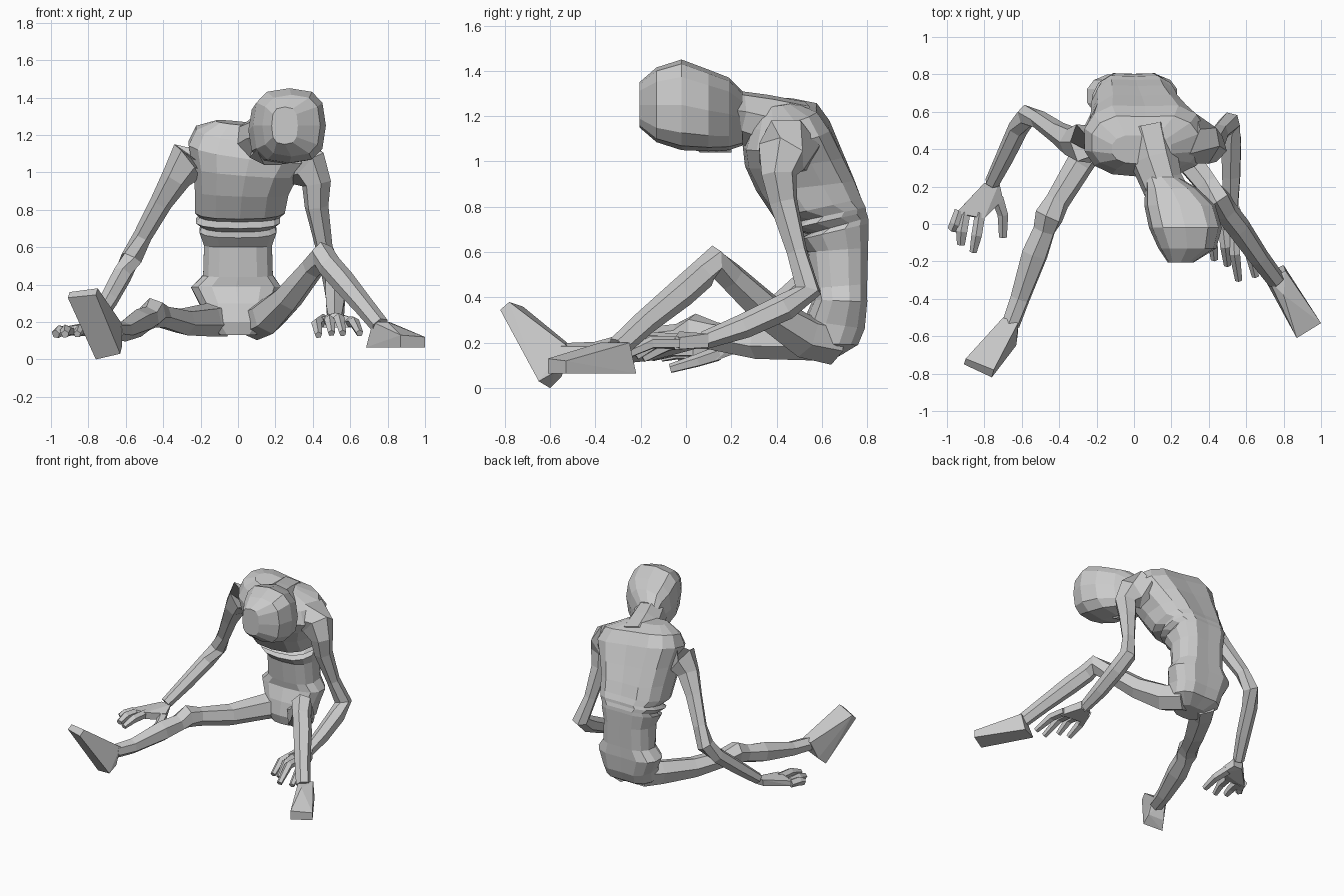
import bpy, bmesh, math
from mathutils import Vector


def finish(name, bm):
    bmesh.ops.recalc_face_normals(bm, faces=bm.faces)
    me = bpy.data.meshes.new(name)
    bm.to_mesh(me)
    bm.free()
    ob = bpy.data.objects.new(name, me)
    bpy.context.collection.objects.link(ob)
    return ob


def loft(name, rings):
    bm = bmesh.new()
    vs = [[bm.verts.new(p) for p in r] for r in rings]
    n = len(rings[0])
    for a, b in zip(vs, vs[1:]):
        for i in range(n):
            j = (i + 1) % n
            bm.faces.new((a[i], a[j], b[j], b[i]))
    bm.faces.new(vs[0])
    bm.faces.new(vs[-1])
    return finish(name, bm)


def limb(name, pts, sides=6):
    """Faceted tube through (x, y, z, radius) points."""
    rings = []
    for i, p in enumerate(pts):
        a, b = pts[max(i - 1, 0)], pts[min(i + 1, len(pts) - 1)]
        d = (Vector(b[:3]) - Vector(a[:3])).normalized()
        ref = Vector((1, 0.3, 0.2)) if abs(d.x) < 0.8 else Vector((0, 0, 1))
        u = d.cross(ref).normalized()
        v = d.cross(u)
        rings.append([Vector(p[:3]) + p[3] * (math.cos(t) * u + math.sin(t) * v)
                      for t in (2 * math.pi * k / sides for k in range(sides))])
    return loft(name, rings)


def hull(name, pts):
    bm = bmesh.new()
    for p in pts:
        bm.verts.new(p)
    bmesh.ops.convex_hull(bm, input=bm.verts)
    bmesh.ops.dissolve_limit(bm, angle_limit=0.05, verts=bm.verts, edges=bm.edges)
    return finish(name, bm)


def sq(c, e):
    return math.copysign(abs(c) ** e, c)


# torso: rings given by front (y, z), back (y, z), centre x, half width, sideways roll
body = [
    (.52, .13, .68, .14, 0, .11, 0),
    (.50, .20, .77, .19, 0, .19, 0),
    (.52, .30, .80, .26, 0, .20, 0),
    (.56, .39, .81, .38, -.01, .245, 0),
    (.55, .44, .81, .46, 0, .19, 0),
    (.53, .60, .815, .62, 0, .185, 0),
    (.48, .65, .82, .73, 0, .21, 0),
    (.54, .68, .815, .755, 0, .20, 0),
    (.45, .70, .81, .78, 0, .23, 0),
    (.50, .735, .805, .80, .01, .22, 0),
    (.39, .75, .79, .84, .01, .245, 0),
    (.31, .87, .76, .92, .02, .255, -.03),
    (.26, .98, .71, 1.03, .04, .285, -.08),
    (.25, 1.07, .65, 1.16, .06, .33, -.13),
    (.28, 1.16, .59, 1.24, .06, .29, -.13),
    (.32, 1.25, .48, 1.27, .04, .16, -.1)]
N = 14
rings = []
for fy, fz, by, bz, xc, w, roll in body:
    ring = []
    for k in range(N):
        t = 2 * math.pi * k / N
        s = (1 - sq(math.cos(t), .8)) / 2      # 0 at front, 1 at back
        if k == N // 2:
            s -= .05                           # spine groove
        x = w * sq(math.sin(t), .75)
        ring.append((xc + x, fy + (by - fy) * s, fz + (bz - fz) * s + roll * x))
    rings.append(ring)
loft("torso", rings)

# neck and head
limb("neck", [(.07, .50, 1.13, .14), (.11, .34, 1.17, .13), (.15, .22, 1.2, .115), (.2, .12, 1.21, .12)], 8)
skull = [(.25, .15, .09, 1.19, .12), (.19, .20, .14, 1.21, .16),
         (.10, .245, .19, 1.225, .18), (-.02, .275, .195, 1.25, .2),
         (-.13, .285, .155, 1.25, .165), (-.205, .25, .07, 1.25, .10)]
loft("head", [[(xc + hx * sq(math.cos(t), .7), y, zc + hz * sq(math.sin(t), .7))
               for t in (2 * math.pi * k / 12 for k in range(12))]
              for y, xc, hx, zc, hz in skull])
hull("jaw", [(.06, .2, 1.08), (.18, .2, 1.04), (.14, .08, 1.04), (.23, .06, 1.04),
             (.1, .0, 1.12), (.3, .0, 1.1), (.1, .2, 1.18), (.25, .2, 1.18)])

# arms
limb("left_arm", [(-.16, .46, 1.1, .14), (-.27, .43, 1.06, .115), (-.33, .44, .97, .08),
                  (-.41, .49, .84, .06), (-.51, .56, .66, .05), (-.57, .58, .54, .06),
                  (-.62, .51, .45, .055), (-.69, .36, .32, .05), (-.76, .22, .2, .04)])
limb("right_arm", [(.28, .46, 1.07, .14), (.38, .42, 1.02, .115), (.42, .41, .94, .08),
                   (.42, .43, .82, .065), (.46, .49, .6, .047), (.51, .54, .43, .06),
                   (.52, .44, .36, .06), (.52, .26, .275, .055), (.52, .08, .21, .04)])

# hands: palm hull plus tapered fingers
hull("left_palm", [(-.72, .22, .2), (-.8, .22, .2), (-.73, .21, .15), (-.8, .21, .15),
                   (-.8, .03, .19), (-.95, .06, .17), (-.8, .03, .14), (-.96, .05, .13),
                   (-.7, .13, .17), (-.7, .13, .12)])
hull("right_palm", [(.48, .1, .24), (.56, .1, .24), (.48, .1, .18), (.56, .1, .18),
                    (.43, -.03, .22), (.62, -.05, .22), (.43, -.03, .17), (.62, -.05, .17),
                    (.52, -.03, .25)])
fingers = {
    "left_little_finger": [(-.93, .07, .15, .03), (-.955, .0, .15, .032), (-.975, -.03, .135, .025)],
    "left_ring_finger": [(-.9, .06, .15, .03), (-.92, -.04, .155, .032), (-.925, -.11, .135, .022)],
    "left_index_finger": [(-.82, .06, .165, .03), (-.84, -.06, .165, .03), (-.86, -.15, .135, .02)],
    "left_thumb": [(-.73, .14, .15, .035), (-.7, .05, .12, .03), (-.7, -.07, .085, .022)],
    "right_thumb": [(.46, .04, .21, .035), (.42, -.08, .19, .03), (.43, -.19, .13, .02)],
    "right_index_finger": [(.48, -.01, .21, .03), (.49, -.12, .21, .03), (.5, -.22, .14, .02)],
    "right_middle_finger": [(.54, -.02, .21, .03), (.54, -.16, .22, .03), (.56, -.3, .14, .02)],
    "right_little_finger": [(.6, -.03, .2, .03), (.62, -.15, .2, .03), (.65, -.28, .14, .02)]}
for name, pts in fingers.items():
    limb(name, pts, 5)

# legs
limb("left_leg", [(-.08, .65, .22, .1), (-.16, .54, .21, .09), (-.29, .32, .2, .075), (-.41, .12, .23, .065),
                  (-.455, .04, .25, .08), (-.48, -.03, .22, .065), (-.53, -.16, .195, .075),
                  (-.61, -.4, .15, .055), (-.66, -.54, .15, .05)])
limb("right_leg", [(.08, .65, .2, .1), (.16, .52, .23, .1), (.27, .37, .33, .08), (.40, .2, .49, .065),
                   (.455, .12, .555, .075), (.49, .07, .5, .065), (.56, -.02, .42, .065),
                   (.67, -.18, .29, .055), (.76, -.3, .18, .05)])

# wedge feet
hull("left_foot", [(-.91, -.75, .33), (-.76, -.82, .345), (-.63, -.65, .03), (-.76, -.6, .0),
                   (-.9, -.72, .36), (-.75, -.78, .38), (-.62, -.58, .07), (-.73, -.55, .05),
                   (-.62, -.53, .19), (-.7, -.5, .18)])
hull("right_foot", [(.685, -.27, .065), (.8, -.22, .065), (1.0, -.53, .065), (.87, -.61, .065),
                    (1.0, -.53, .12), (.87, -.61, .13), (.72, -.3, .2), (.81, -.25, .2), (.8, -.38, .2)])
